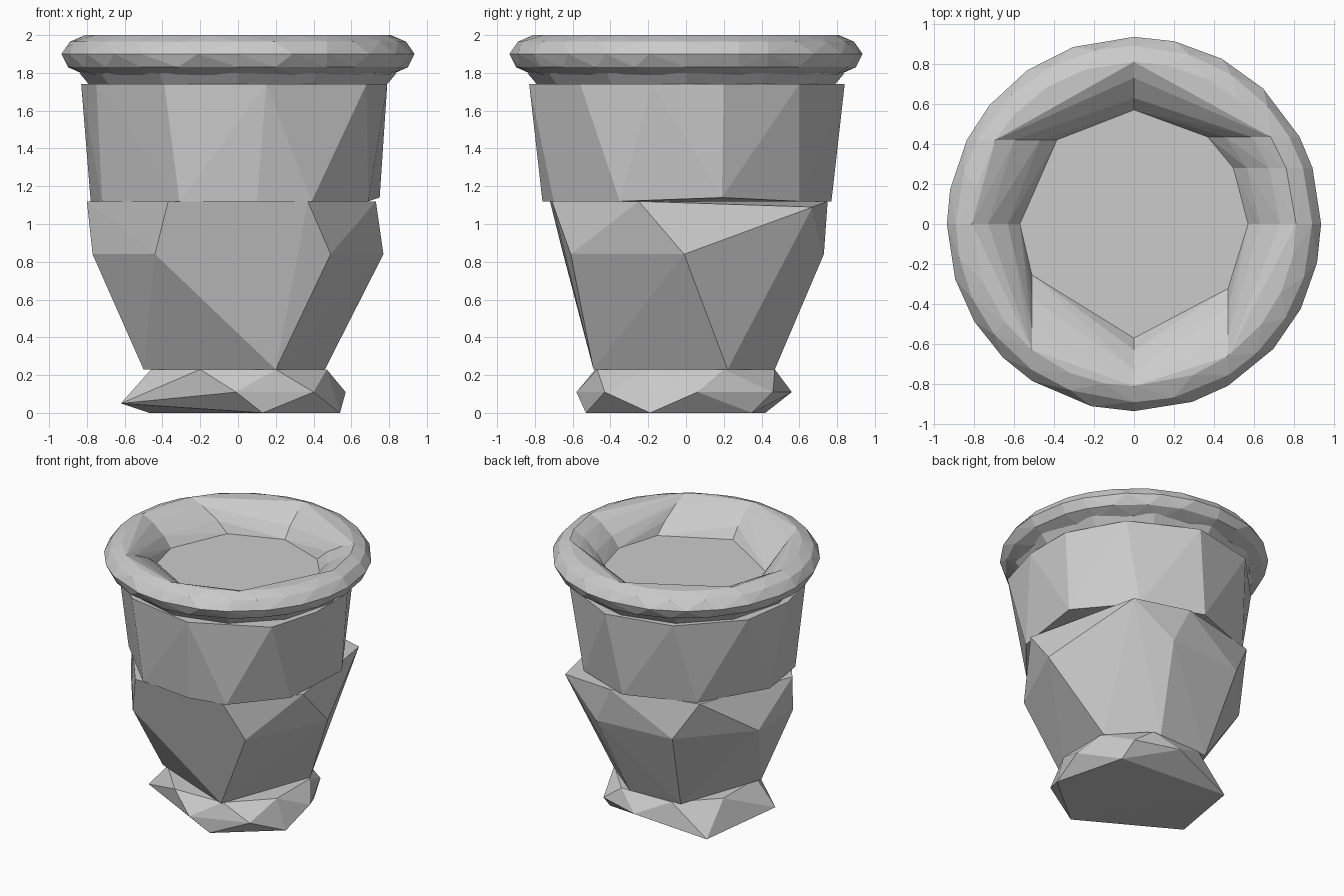
import bpy, bmesh
from math import acos, asin, cos, sin, pi

if "Cube" in bpy.data.objects:
    bpy.data.objects.remove(bpy.data.objects["Cube"])


def hull(name, points):
    bm = bmesh.new()
    for p in points:
        bm.verts.new(p)
    bmesh.ops.convex_hull(bm, input=bm.verts)
    bmesh.ops.delete(bm, geom=[v for v in bm.verts if not v.link_faces], context='VERTS')
    bmesh.ops.dissolve_limit(bm, angle_limit=0.01, verts=bm.verts, edges=bm.edges)
    bmesh.ops.recalc_face_normals(bm, faces=bm.faces)
    me = bpy.data.meshes.new(name)
    bm.to_mesh(me)
    bm.free()
    ob = bpy.data.objects.new(name, me)
    bpy.context.collection.objects.link(ob)


def level(z, *xy):
    return [(x, y, z) for x, y in xy]


# Faceted foot
hull("foot",
     level(0, (.13, -.53), (.54, -.19), (.4, .35), (-.47, .42))
     + level(.11, (-.01, -.58), (.4, -.43), (.57, .06), (.38, .46), (.05, .56))
     + level(.05, (-.62, -.2))
     + level(.23, (.2, -.47), (-.2, -.48), (-.46, -.2), (-.46, .2), (-.2, .46),
             (.22, .47), (.47, .2), (.47, -.2)))

# Tapered lower body
hull("lower_body",
     level(.23, (.2, -.49), (-.5, -.2), (-.27, .45), (.15, .47), (.46, .22))
     + level(.84, (-.44, -.65), (.49, -.61), (.77, -.01), (.25, .73), (-.36, .68),
             (-.77, .22), (-.77, -.2))
     + level(1.12, (-.37, -.72), (.37, -.71), (.73, -.25), (.12, .75), (-.53, .59),
             (-.8, -.15)) + level(1.09, (.56, .67)))

# Flared upper body
hull("upper_body",
     level(1.12, (-.31, -.71), (.1, -.76), (.39, -.7), (.69, -.35), (.45, .6), (0, .77),
           (-.5, .58), (-.78, .1), (-.72, -.3))
     + level(1.14, (.75, .19))
     + level(1.74, (-.39, -.73), (.15, -.83), (.68, -.56), (.79, -.18), (.79, .2), (.57, .6),
             (.1, .84), (-.4, .73), (-.77, .35), (-.83, -.05), (-.75, -.38)))

# Neck, whose top is the floor inside the rim
hull("neck", [(r * cos(i * pi / 6), r * sin(i * pi / 6), z)
              for r, z in ((.79, 1.74), (.84, 1.8)) for i in range(12)])

# Rim: convex ring sections meeting on straight cuts
PROFILE = [(.57, 1.8), (.63, 1.88), (.73, 1.96), (.81, 2.0), (.89, 1.965),
           (.935, 1.9), (.9, 1.83), (.81, 1.79)]


def cut(axis, c, side):
    """Angle where a circle of radius r meets the line axis = c."""
    if axis == 'x':
        return lambda r: (side * acos(c / r)) % (2 * pi)
    return lambda r: (asin(c / r) if side > 0 else pi - asin(c / r)) % (2 * pi)


cuts = [cut('y', 0, 1), cut('y', .28, 1), cut('y', .435, 1), cut('x', 0, 1),
        cut('y', .42, -1), cut('y', 0, -1), cut('x', -.51, -1), cut('x', 0, -1),
        cut('x', .47, -1), lambda r: 2 * pi]
for i, (start, end) in enumerate(zip(cuts, cuts[1:])):
    pts = []
    for j, (r, z) in enumerate(PROFILE):
        a, b = start(r), end(r)
        n = max(1, round((b - a) / .27))
        # inner steps are staggered from ring to ring for a faceted look
        steps = [0, 1] + [(k + .4 * (j % 2) - .2) / n for k in range(1, n)]
        pts += [(r * cos(a + (b - a) * s), r * sin(a + (b - a) * s), z) for s in steps]
    hull(f"rim_section_{i + 1}", pts)
